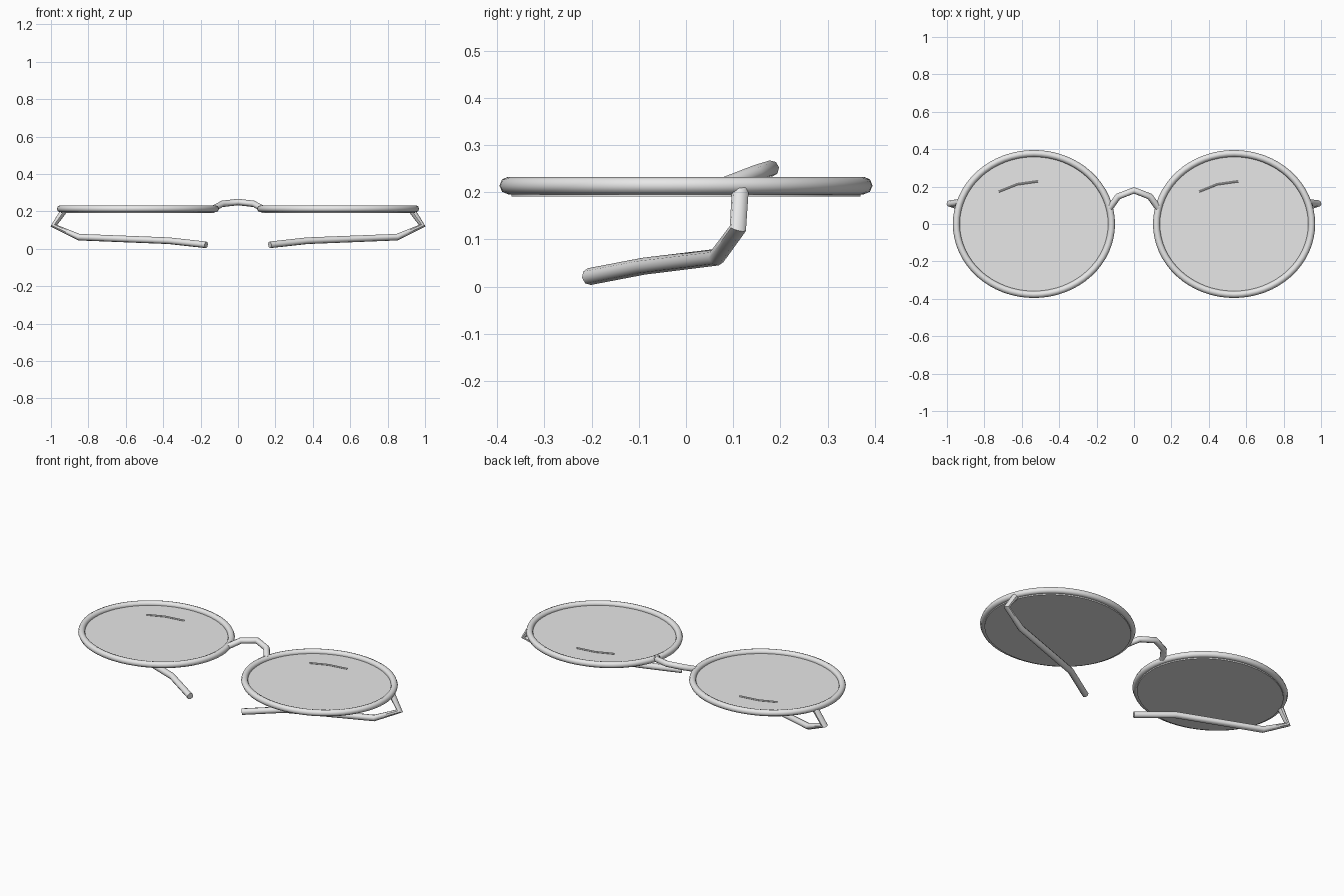
import bpy, math

if "Cube" in bpy.data.objects:
    bpy.data.objects.remove(bpy.data.objects["Cube"])

grey = bpy.data.materials.new("light_grey")
grey.diffuse_color = (0.8, 0.8, 0.8, 1)
grey.use_nodes = True
grey.node_tree.nodes["Principled BSDF"].inputs["Base Color"].default_value = grey.diffuse_color


def finish(obj):
    obj.data.materials.clear()
    obj.data.materials.append(grey)
    bpy.ops.object.select_all(action='DESELECT')
    obj.select_set(True)
    bpy.context.view_layer.objects.active = obj
    if obj.type == 'CURVE':
        bpy.ops.object.convert(target='MESH')
        obj = bpy.context.view_layer.objects.active
    bpy.ops.object.shade_smooth_by_angle(angle=math.radians(50))


def tube(name, points, radius, closed=False, resolution=2):
    curve = bpy.data.curves.new(name, 'CURVE')
    curve.dimensions = '3D'
    curve.bevel_depth = radius
    curve.bevel_resolution = resolution
    curve.use_fill_caps = not closed
    spline = curve.splines.new('POLY')
    spline.points.add(len(points) - 1)
    for p, co in zip(spline.points, points):
        p.co = (*co, 1)
    spline.use_cyclic_u = closed
    obj = bpy.data.objects.new(name, curve)
    bpy.context.collection.objects.link(obj)
    finish(obj)


for side, s in (("left", -1), ("right", 1)):
    cx = 0.535 * s

    # Oval rim
    ring = [(cx + 0.415 * math.cos(a), 0.377 * math.sin(a), 0.214)
            for a in (2 * math.pi * i / 64 for i in range(64))]
    tube("rim_" + side, ring, 0.0185, closed=True)

    # Thin lens disc
    bpy.ops.mesh.primitive_cylinder_add(vertices=64, radius=1, depth=0.02,
                                        location=(cx, 0, 0.201))
    lens = bpy.context.object
    lens.name = "lens_" + side
    lens.scale = (0.41, 0.37, 1)
    bpy.ops.object.transform_apply(location=False, rotation=False, scale=True)
    finish(lens)

    # Glint line on the lens (same direction on both lenses)
    tube("glint_" + side, [(cx - 0.187, 0.173, 0.213), (cx - 0.09, 0.212, 0.213),
                           (cx + 0.022, 0.228, 0.213)], 0.005, resolution=1)

    # Folded temple arm
    arm = [(0.93, 0.115, 0.205), (0.985, 0.11, 0.123), (0.85, 0.065, 0.062),
           (0.37, -0.09, 0.043), (0.17, -0.205, 0.021)]
    tube("temple_arm_" + side, [(s * x, y, z) for x, y, z in arm], 0.018)

# Nose bridge
tube("nose_bridge", [(-0.13, 0.085, 0.216), (-0.085, 0.147, 0.24), (0, 0.18, 0.25),
                     (0.085, 0.147, 0.24), (0.13, 0.085, 0.216)], 0.0175)
